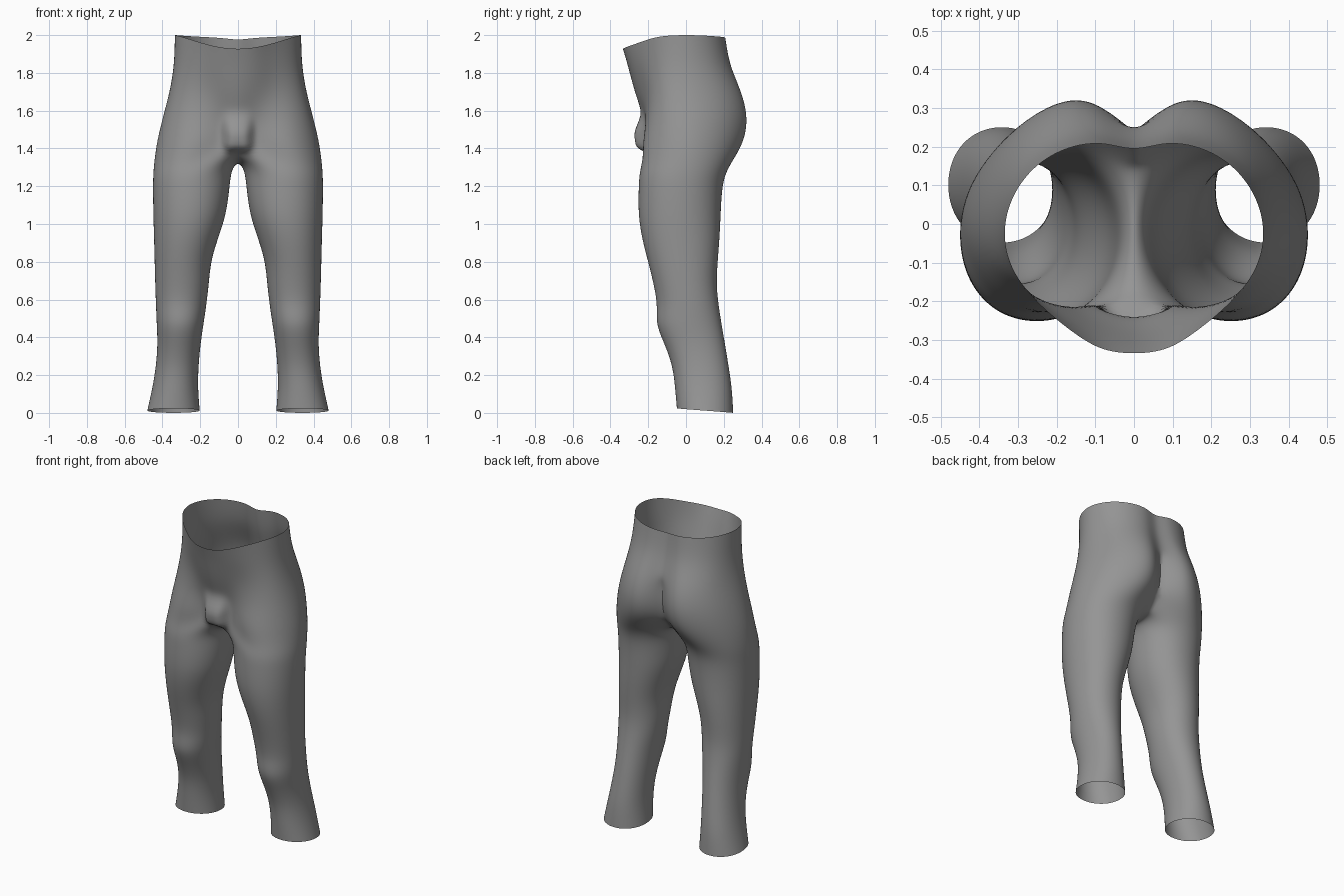
import bpy, bmesh, math

if "Cube" in bpy.data.objects:
    bpy.data.objects.remove(bpy.data.objects["Cube"])

grey = bpy.data.materials.new("mannequin grey")
grey.diffuse_color = (0.3, 0.3, 0.3, 1)
grey.use_nodes = True
grey.node_tree.nodes["Principled BSDF"].inputs["Base Color"].default_value = grey.diffuse_color

# Waist rim: half outline from front middle, round the side, to back middle
RIM = [(0, -.337, 1.925), (.09, -.328, 1.933), (.175, -.268, 1.953), (.245, -.21, 1.975),
       (.31, -.135, 1.995), (.34, -.045, 2.0), (.328, .05, 2.0), (.272, .142, 1.995),
       (.18, .2, 1.99), (.08, .215, 1.985), (0, .185, 1.973)]
# Hip half outlines at falling heights
HIPS = [
    (1.84, [(0, -.312), (.09, -.298), (.17, -.252), (.25, -.2), (.313, -.13), (.342, -.04),
            (.333, .06), (.285, .155), (.195, .22), (.09, .238), (0, .2)]),
    (1.70, [(0, -.28), (.09, -.257), (.17, -.215), (.255, -.19), (.335, -.13), (.367, -.03),
            (.355, .085), (.307, .195), (.225, .275), (.115, .313), (0, .23)]),
    (1.56, [(0, -.23), (.08, -.205), (.18, -.212), (.28, -.197), (.365, -.13), (.405, -.03),
            (.395, .095), (.34, .215), (.24, .308), (.12, .35), (0, .245)]),
    (1.42, [(0, -.19), (.08, -.195), (.19, -.238), (.295, -.228), (.39, -.15), (.442, -.03),
            (.425, .095), (.36, .21), (.25, .293), (.125, .322), (0, .215)]),
]
# Crotch line from back to front along the middle
CROTCH = [(0, .15, 1.36), (0, .08, 1.335), (0, 0, 1.33), (0, -.08, 1.335), (0, -.145, 1.365)]
# Leg sections: height, inner x, outer x, front y, back y
LEG = [(1.29, .035, .448, -.245, .215), (1.2, .045, .45, -.25, .19),
       (1.05, .062, .448, -.253, .183), (.92, .108, .444, -.232, .177),
       (.8, .145, .441, -.2, .167), (.68, .155, .438, -.17, .16),
       (.57, .168, .434, -.15, .172), (.47, .183, .43, -.16, .188),
       (.37, .198, .425, -.115, .205), (.25, .21, .433, -.07, .225),
       (.13, .213, .453, -.057, .243), (.012, .203, .48, -.048, .25)]


def leg_ring(z, x0, x1, y0, y1):
    """Rounded ring of 16 points, starting at the inner front."""
    cx, cy, a, b = (x0 + x1) / 2, (y0 + y1) / 2, (x1 - x0) / 2, (y1 - y0) / 2
    pts = []
    for i in range(16):
        t = math.radians(247.5 + 22.5 * i)
        c, s = math.cos(t), math.sin(t)
        tilt = -.012 * s if z < .05 else 0
        pts.append((cx + 1.025 * a * math.copysign(abs(c) ** .95, c),
                    cy + 1.025 * b * math.copysign(abs(s) ** .95, s), z + tilt))
    return pts


# Half body cage
bm = bmesh.new()
crease = bm.edges.layers.float.new("crease_edge")
add = lambda pts: [bm.verts.new(p) for p in pts]
rings = [add(RIM)] + [add([(x, y, z) for x, y in ring]) for z, ring in HIPS]
for up, low in zip(rings, rings[1:]):
    for i in range(10):
        bm.faces.new((up[i], low[i], low[i + 1], up[i + 1]))
legs = [rings[-1] + add(CROTCH)] + [add(leg_ring(*row)) for row in LEG]
for up, low in zip(legs, legs[1:]):
    for i in range(16):
        j = (i + 1) % 16
        bm.faces.new((up[i], low[i], low[j], up[j]))

# Sharp cleft at the back
for e in bm.edges:
    if all(v.co.x == 0 and v.co.y > .14 and v.co.z < 1.75 for v in e.verts):
        e[crease] = .8

mesh = bpy.data.meshes.new("lower_body")
bm.to_mesh(mesh)
bm.free()
body = bpy.data.objects.new("lower_body", mesh)
bpy.context.collection.objects.link(body)
mesh.materials.append(grey)
bpy.context.view_layer.objects.active = body
body.select_set(True)

# Mirror and smooth the cage
mirror = body.modifiers.new("mirror", 'MIRROR')
mirror.use_clip = True
mirror.merge_threshold = .0005
smooth = body.modifiers.new("smooth", 'SUBSURF')
smooth.levels = smooth.render_levels = 3
for name in ("mirror", "smooth"):
    bpy.ops.object.modifier_apply(modifier=name)

# Soft front bulge, widest near its lower end
for v in body.data.vertices:
    x, y, z = v.co
    if y < -.1 and z > 1.33:
        dz = (z - 1.47) / (.09 if z > 1.47 else .075)
        w = math.exp(-(x / .075) ** 4 - abs(dz) ** 3)
        v.co.y -= .065 * w
        v.co.z -= .03 * w

bpy.ops.object.shade_smooth_by_angle(angle=math.radians(50))
